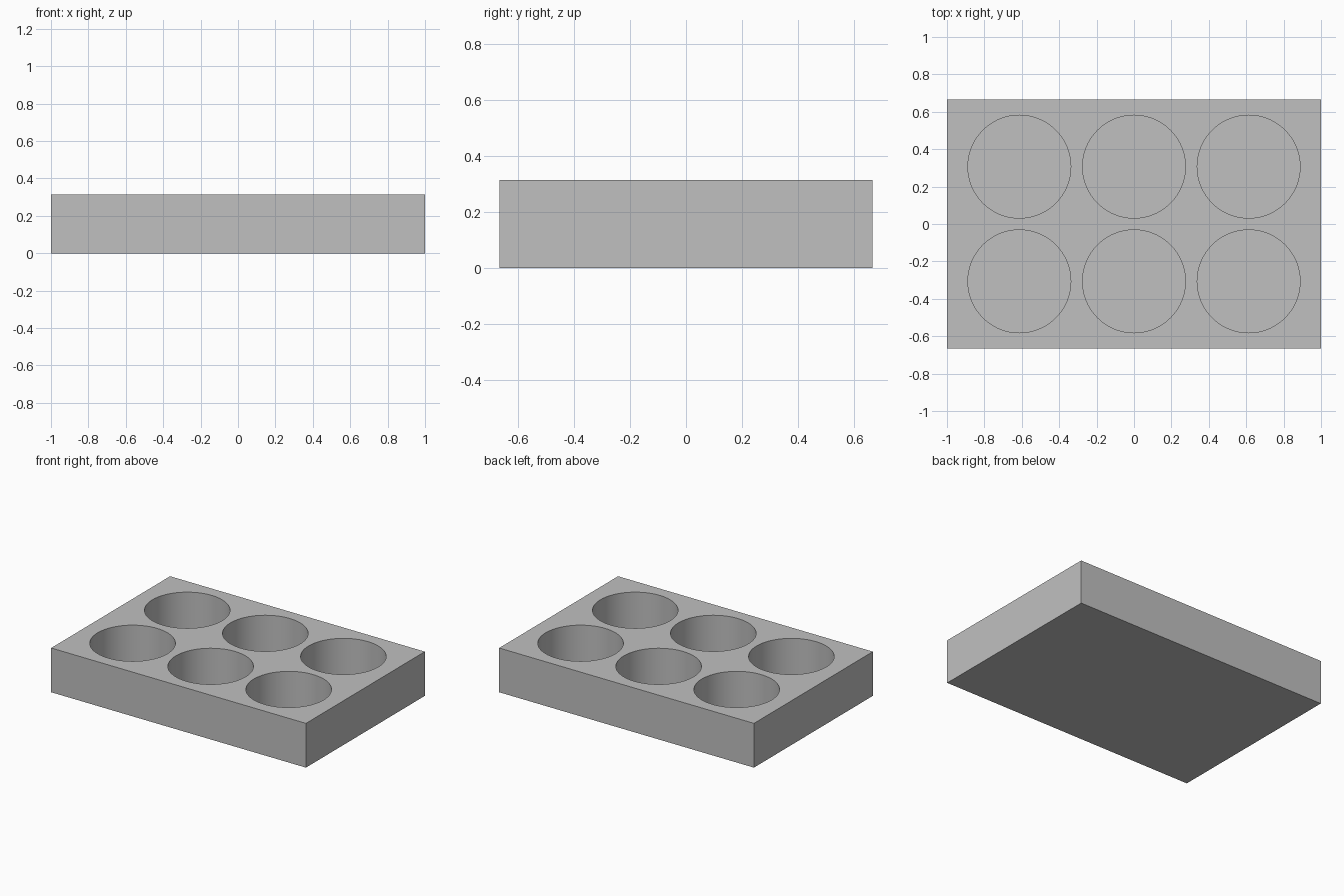
import bpy
import bmesh
from math import radians
from mathutils import Matrix

cube = bpy.data.objects.get("Cube")
if cube:
    bpy.data.objects.remove(cube, do_unlink=True)

WIDTH, DEPTH, HEIGHT = 2.0, 1.333, 0.314
FLOOR = 0.035            # thickness left under each pocket
RADIUS, PITCH = 0.275, 0.613

grey = bpy.data.materials.new("silver_grey")
grey.use_nodes = True
grey.diffuse_color = (0.527, 0.527, 0.527, 1)
grey.node_tree.nodes["Principled BSDF"].inputs["Base Color"].default_value = grey.diffuse_color


def add_object(name, bm):
    mesh = bpy.data.meshes.new(name)
    bm.to_mesh(mesh)
    bm.free()
    mesh.materials.append(grey)
    obj = bpy.data.objects.new(name, mesh)
    bpy.context.collection.objects.link(obj)
    return obj


# Solid tray block
bm = bmesh.new()
bmesh.ops.create_cube(bm, size=1, matrix=Matrix.Translation((0, 0, HEIGHT / 2))
                      @ Matrix.Diagonal((WIDTH, DEPTH, HEIGHT, 1)))
tray = add_object("tray", bm)

# Three by two grid of round pocket cutters
bm = bmesh.new()
for col in (-1, 0, 1):
    for row in (-0.5, 0.5):
        bmesh.ops.create_cone(bm, cap_ends=True, segments=96, radius1=RADIUS,
                              radius2=RADIUS, depth=HEIGHT,
                              matrix=Matrix.Translation((col * PITCH, row * PITCH,
                                                         FLOOR + HEIGHT / 2)))
cutter = add_object("pocket_cutter", bm)
cutter.hide_render = True

# Cut the pockets, then discard the cutter
cut = tray.modifiers.new("pockets", 'BOOLEAN')
cut.operation = 'DIFFERENCE'
cut.solver = 'EXACT'
cut.object = cutter
bpy.ops.object.select_all(action='DESELECT')
tray.select_set(True)
bpy.context.view_layer.objects.active = tray
bpy.ops.object.modifier_apply(modifier=cut.name)
bpy.data.objects.remove(cutter, do_unlink=True)

# Smooth pocket walls, crisp rims and corners
bpy.ops.object.shade_smooth_by_angle(angle=radians(30))
